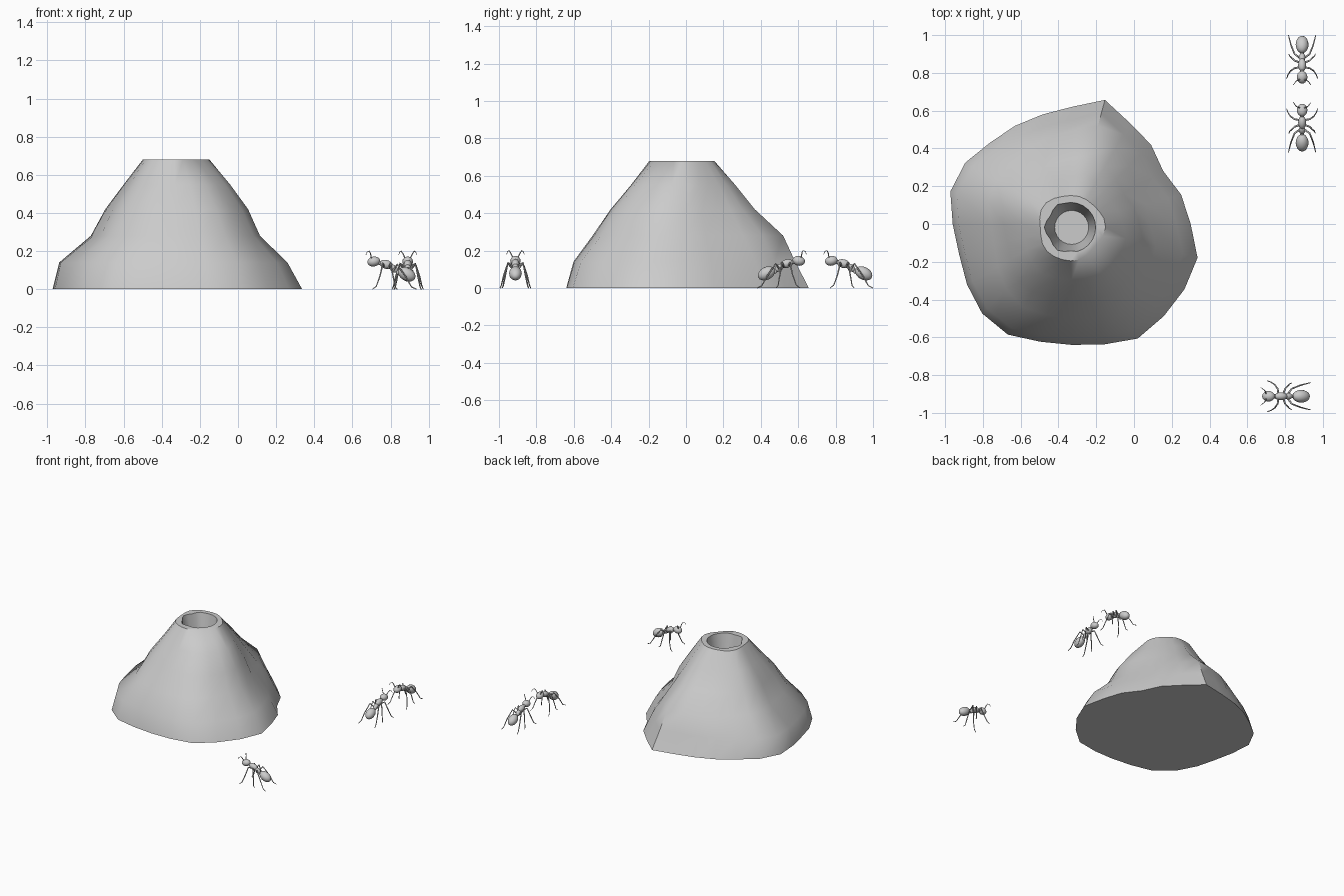
import bpy, bmesh, math
from mathutils import Matrix, Vector

cube = bpy.data.objects.get("Cube")
if cube:
    bpy.data.objects.remove(cube, do_unlink=True)

grey = bpy.data.materials.new("stone_grey")
grey.use_nodes = True
GREY = (0.6, 0.6, 0.6, 1)
grey.diffuse_color = GREY
grey.node_tree.nodes["Principled BSDF"].inputs["Base Color"].default_value = GREY


def add_object(name, data):
    data.materials.append(grey)
    obj = bpy.data.objects.new(name, data)
    bpy.context.collection.objects.link(obj)
    return obj


def smooth(obj, angle):
    bpy.ops.object.select_all(action="DESELECT")
    obj.select_set(True)
    bpy.context.view_layer.objects.active = obj
    bpy.ops.object.shade_smooth_by_angle(angle=math.radians(angle))


# Mound: an uneven outline tapered by a different profile on each side
OUTLINE = [.63, .60, .56, .594, .617, .68, .62, .60, .60, .61, .65, .665,
           .63, .617, .64, .67, .676, .645, .64, .66, .70, .69, .69, .69]
HEIGHTS = [0, .14, .28, .42, .55]
LEFT = [1, .88, .66, .57, .43]
RIGHT = [1, .95, .68, .57, .42]
FRONT = [1, .94, .78, .63, .46]
BACK = [1, .89, .80, .56, .40]
SEGMENTS = len(OUTLINE)


def build_mound():
    bm = bmesh.new()
    angles = [math.tau * i / SEGMENTS for i in range(SEGMENTS)]

    def ring(radii, z, cx=-.33, cy=0):
        return [bm.verts.new((cx + r * math.cos(a), cy + r * math.sin(a), z))
                for a, r in zip(angles, radii)]

    rings = []
    for level, z in enumerate(HEIGHTS):
        radii = []
        for a, r in zip(angles, OUTLINE):
            c, s = math.cos(a), math.sin(a)
            side = (LEFT if c > 0 else RIGHT)[level]
            end = (BACK if s > 0 else FRONT)[level]
            radii.append(r * (side * c * c + end * s * s))
        rings.append(ring(radii, z))
    # Uneven rim, then the crater wall and floor
    rim = [.173 + .008 * math.sin(3 * a + 1) + .005 * math.cos(5 * a) for a in angles]
    throat = [.132 + .008 * math.cos(6 * a) * (math.cos(a) < 0) for a in angles]
    rings.append(ring(rim, .68, -.335, -.018))
    rings.append(ring(throat, .68, -.335, -.018))
    rings.append(ring([.09] * SEGMENTS, .42, -.33, -.018))
    for low, high in zip(rings, rings[1:]):
        for i in range(SEGMENTS):
            j = (i + 1) % SEGMENTS
            bm.faces.new((low[i], low[j], high[j], high[i]))
    bm.faces.new(rings[-1])
    bm.faces.new(rings[0][::-1])
    bmesh.ops.recalc_face_normals(bm, faces=bm.faces)
    mesh = bpy.data.meshes.new("mound")
    bm.to_mesh(mesh)
    bm.free()
    smooth(add_object("mound", mesh), 48)


build_mound()


# Ants, modelled facing +x with the thorax over the origin
def ellipsoid(name, place, centre, radii, tilt):
    bm = bmesh.new()
    bmesh.ops.create_uvsphere(bm, u_segments=16, v_segments=10, radius=1)
    shape = (Matrix.Translation(centre) @ Matrix.Rotation(math.radians(tilt), 4, "Y")
             @ Matrix.Diagonal((*radii, 1)) @ Matrix.Rotation(math.pi / 2, 4, "Y"))
    bm.transform(shape)
    mesh = bpy.data.meshes.new(name)
    bm.to_mesh(mesh)
    bm.free()
    obj = add_object(name, mesh)
    obj.matrix_world = place
    smooth(obj, 60)


def limb_pair(name, place, points, thickness):
    curve = bpy.data.curves.new(name, "CURVE")
    curve.dimensions = "3D"
    curve.bevel_depth = thickness
    curve.bevel_resolution = 1
    curve.use_fill_caps = True
    for side in (1, -1):
        spline = curve.splines.new("POLY")
        spline.points.add(len(points) - 1)
        for i, (p, (x, y, z)) in enumerate(zip(spline.points, points)):
            p.co = (x, side * y, z, 1)
            p.radius = 1 - .6 * i / (len(points) - 1)
    add_object(name, curve).matrix_world = place


BODY = {
    "head": ((.083, 0, .145), (.034, .028, .026), 12),
    "neck": ((.05, 0, .138), (.018, .011, .011), 0),
    "thorax": ((.018, 0, .13), (.036, .021, .023), -15),
    "waist": ((-.022, 0, .108), (.026, .017, .018), -40),
    "stalk": ((-.045, 0, .09), (.012, .010, .014), 0),
    "abdomen": ((-.09, 0, .078), (.049, .034, .034), -28),
}
LIMBS = {
    "front_legs": [(.03, .012, .12), (.035, .04, .135), (.05, .062, .07),
                   (.07, .075, .015), (.09, .082, 0)],
    "middle_legs": [(.005, .012, .11), (-.005, .04, .135), (-.02, .055, .06),
                    (-.028, .065, .012), (-.04, .07, 0)],
    "hind_legs": [(-.02, .012, .10), (-.04, .04, .13), (-.085, .058, .065),
                  (-.115, .066, .012), (-.14, .072, 0)],
    "antennae": [(.095, .012, .16), (.10, .026, .188), (.106, .034, .2),
                 (.118, .042, .195), (.124, .047, .18)],
}


def build_ant(label, x, y, heading):
    place = Matrix.Translation((x, y, 0)) @ Matrix.Rotation(math.radians(heading), 4, "Z")
    for part, (centre, radii, tilt) in BODY.items():
        ellipsoid(f"{label}_ant_{part}", place, Vector(centre), radii, tilt)
    for part, points in LIMBS.items():
        limb_pair(f"{label}_ant_{part}", place, points,
                  .0035 if part == "antennae" else .0055)


build_ant("rear", .89, .86, -90)
build_ant("middle", .89, .52, 90)
build_ant("front", .795, -.912, 180)
